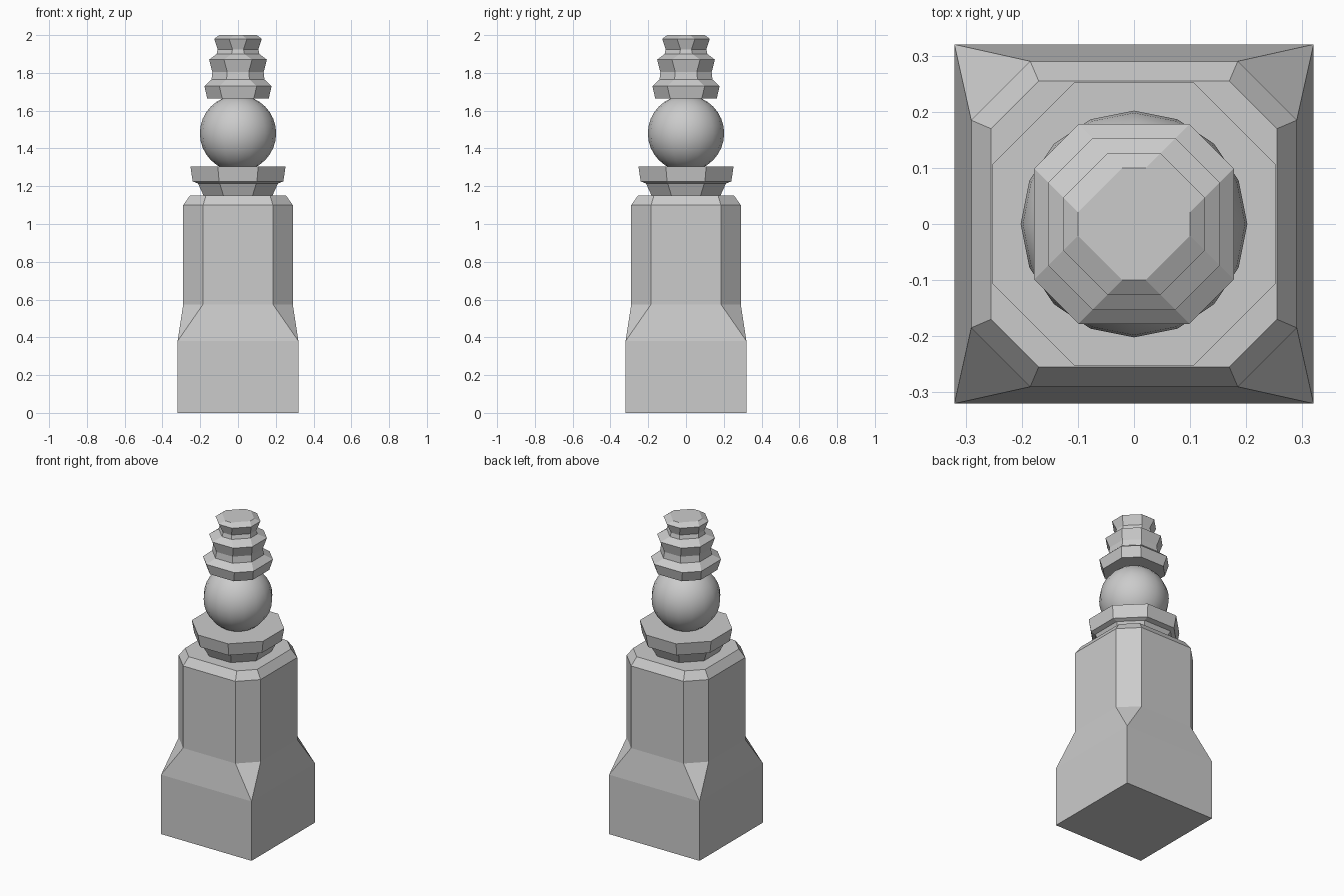
import bpy, bmesh

if "Cube" in bpy.data.objects:
    bpy.data.objects.remove(bpy.data.objects["Cube"])


def ring(half, cut, z):
    """Square of given half width with corners cut, as 8 points."""
    c = half - cut
    return [(half, -c, z), (half, c, z), (c, half, z), (-c, half, z),
            (-half, c, z), (-half, -c, z), (-c, -half, z), (c, -half, z)]


def loft(name, sections):
    """Closed solid through (half width, corner cut, height) sections."""
    bm = bmesh.new()
    rings = [[bm.verts.new(p) for p in ring(*s)] for s in sections]
    for a, b in zip(rings, rings[1:]):
        for i in range(8):
            j = (i + 1) % 8
            bm.faces.new((a[i], a[j], b[j], b[i]))
    bm.faces.new(rings[0][::-1])
    bm.faces.new(rings[-1])
    # merges the doubled corners of the uncut square sections
    bmesh.ops.remove_doubles(bm, verts=bm.verts, dist=1e-5)
    bmesh.ops.recalc_face_normals(bm, faces=bm.faces)
    mesh = bpy.data.meshes.new(name)
    bm.to_mesh(mesh)
    bm.free()
    obj = bpy.data.objects.new(name, mesh)
    bpy.context.collection.objects.link(obj)
    return obj


# Square plinth tapering into a chamfered shaft
loft("post", [(0.32, 0, 0), (0.32, 0, 0.38), (0.29, 0.105, 0.575),
              (0.29, 0.105, 1.10), (0.255, 0.085, 1.15)])

# Octagonal neck and flared collar
loft("collar", [(0.182, 0.105, 1.15), (0.212, 0.115, 1.215),
                (0.24, 0.14, 1.225), (0.252, 0.145, 1.305)])

# Ball
bpy.ops.mesh.primitive_uv_sphere_add(segments=16, ring_count=16, radius=0.202,
                                     location=(0, 0, 1.48))
ball = bpy.context.object
ball.name = "ball"
bpy.ops.object.shade_smooth()

# Three-tier stepped finial, same corner cut all the way up
tiers = [(0.163, 1.665), (0.178, 1.73), (0.14, 1.765), (0.136, 1.805),
         (0.153, 1.87), (0.113, 1.90), (0.108, 1.925), (0.126, 1.98), (0.10, 2.0)]
loft("finial", [(half, 0.079, z) for half, z in tiers])
